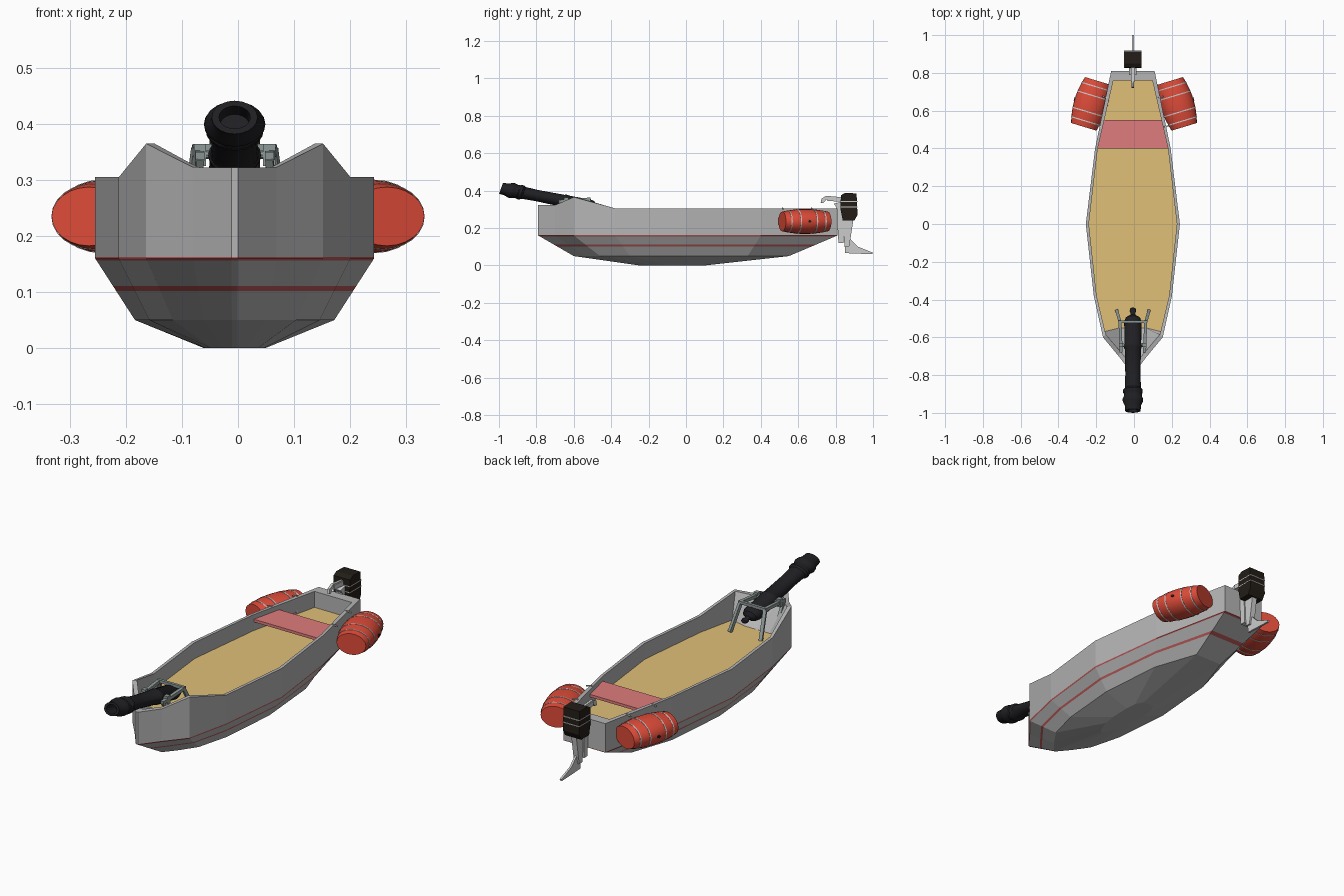
import bpy, bmesh, math
from mathutils import Vector, Matrix

if "Cube" in bpy.data.objects:
    bpy.data.objects.remove(bpy.data.objects["Cube"])

CX = -0.006          # centre line of the hull
SQ = 0.75            # round parts are flattened vertically


def mat(name, rgb):
    m = bpy.data.materials.new(name)
    m.diffuse_color = (*rgb, 1)
    m.use_nodes = True
    m.node_tree.nodes["Principled BSDF"].inputs["Base Color"].default_value = m.diffuse_color
    return m


RED = mat("barrel_red", (0.72, 0.07, 0.04))
STRIPE = mat("stripe_red", (0.5, 0.1, 0.1))
PINK = mat("seat_pink", (0.74, 0.2, 0.2))
TAN = mat("deck_tan", (0.75, 0.53, 0.19))
BLACK = mat("gun_black", (0.014, 0.014, 0.017))
BROWN = mat("motor_black", (0.016, 0.012, 0.008))
STEEL = mat("mount_steel", (0.27, 0.32, 0.31))


def finish(name, bm, *mats, smooth=None):
    bmesh.ops.recalc_face_normals(bm, faces=bm.faces[:])
    me = bpy.data.meshes.new(name)
    bm.to_mesh(me)
    bm.free()
    ob = bpy.data.objects.new(name, me)
    bpy.context.collection.objects.link(ob)
    for m in mats:
        me.materials.append(m)
    if smooth:
        bpy.ops.object.select_all(action='DESELECT')
        ob.select_set(True)
        bpy.context.view_layer.objects.active = ob
        bpy.ops.object.shade_smooth_by_angle(angle=math.radians(smooth))
    return ob


def bridge(bm, a, b, index=0):
    for i in range(len(a)):
        j = (i + 1) % len(a)
        bm.faces.new((a[i], a[j], b[j], b[i])).material_index = index


def ring(bm, half, zs):
    """Symmetric closed loop from a half outline, stern to bow."""
    right = [bm.verts.new((CX + x, y, z)) for (x, y), z in zip(half, zs)]
    left = [bm.verts.new((CX - x, y, z)) for (x, y), z in zip(half, zs)]
    return right + left[::-1]


def prism(name, pts, place, *mats):
    """Outline extruded between place(p, -1) and place(p, 1)."""
    bm = bmesh.new()
    a, b = [[bm.verts.new(place(p, s)) for p in pts] for s in (-1, 1)]
    bridge(bm, a, b)
    bm.faces.new(a)
    bm.faces.new(b[::-1])
    return finish(name, bm, *mats)


def plate(name, pts, w, *mats):
    return prism(name, pts, lambda p, s: (CX + s * w, p[0], p[1]), *mats)


def bar(name, p, q, w, *mats):
    p, q = Vector(p), Vector(q)
    rot = (q - p).to_track_quat('Z', 'Y')
    sq = [(-w, -w), (w, -w), (w, w), (-w, w)]
    return prism(name, sq, lambda c, s: (p if s < 0 else q) + rot @ Vector((*c, 0)), *mats)


def revolve(name, profile, n, matrix, *mats, smooth=None):
    """Profile of (radius, distance) turned about the matrix's z axis."""
    bm = bmesh.new()
    rings = [[bm.verts.new(matrix @ Vector((r * math.cos(k * math.tau / n),
                                            r * math.sin(k * math.tau / n), t)))
              for k in range(n)] for r, t in profile]
    for a, b in zip(rings, rings[1:]):
        bridge(bm, a, b)
    bm.faces.new(rings[0])
    bm.faces.new(rings[-1])
    return finish(name, bm, *mats, smooth=smooth)


def aimed(loc, axis):
    """Frame at loc with z along axis, flattened vertically."""
    rot = Vector(axis).to_track_quat('Z', 'Y').to_matrix().to_4x4()
    return Matrix.Translation(loc) @ Matrix.Diagonal((1, 1, SQ, 1)) @ rot


# Hull: stacked outlines with stripe bands, then rim and inner walls
keel = [(.03, .1), (.05, .06), (.055, 0), (.052, -.1), (.042, -.17), (.022, -.22), (.005, -.25)]
chine = [(.075, .55), (.15, .33), (.178, 0), (.152, -.3), (.11, -.46), (.055, -.54), (.005, -.6)]
side = [(.115, .81), (.2, .4), (.249, 0), (.207, -.38), (.158, -.6), (.075, -.7), (.006, -.79)]
inner = [(.103, .76), (.186, .4), (.233, 0), (.192, -.38), (.143, -.585), (.066, -.675), (.006, -.75)]
floor = [(.103, .76), (.186, .4), (.233, 0), (.192, -.38), (.15, -.57), (.07, -.55), (.006, -.55)]
rim_z = [.305, .305, .305, .305, .365, .323, .322]
DECK = .225


def between(z):
    f = (z - .05) / .11
    return [(a + (c - a) * f, b + (d - b) * f) for (a, b), (c, d) in zip(chine, side)]


bm = bmesh.new()
levels = [ring(bm, keel, [0] * 7)]
levels += [ring(bm, between(z), [z] * 7) for z in (.05, .102, .111, .156, .16)]
levels += [ring(bm, side, [.163] * 7), ring(bm, side, rim_z),
           ring(bm, inner, rim_z), ring(bm, floor, [DECK] * 7)]
bm.faces.new(levels[0])
for i, (a, b) in enumerate(zip(levels, levels[1:])):
    bridge(bm, a, b, 1 if i in (2, 4, 5) else 0)
finish("hull", bm, mat("hull_grey", (.46, .46, .46)), STRIPE)

# Deck and seat
bm = bmesh.new()
bm.faces.new(ring(bm, floor, [DECK] * 7))
finish("deck", bm, TAN)
prism("seat", [(-.187, .4), (.187, .4), (.157, .55), (-.157, .55)],
      lambda p, s: (CX + p[0], p[1], .274 + .007 * s), PINK)

# Gun barrel with bore, muzzle rings, breech and knob
gun = [(.026, .07), (.028, 0), (.041, 0), (.043, .03), (.053, .05), (.055, .065), (.048, .08),
       (.048, .095), (.052, .1), (.052, .115), (.043, .125), (.04, .2), (.043, .34), (.047, .345),
       (.047, .36), (.044, .365), (.046, .49), (.038, .51), (.014, .525), (.012, .535),
       (.017, .545), (.015, .56), (.004, .566)]
revolve("gun_barrel", gun, 20, aimed((CX, -.989, .412), (0, .966, -.258)), BLACK, smooth=35)
revolve("gun_pivot", [(.011, -.07), (.011, .07)], 10, aimed((CX, -.64, .345), (1, 0, 0)), STEEL)

# Gun mount: legs, rails, yokes and cross bar
for s, n in ((-1, "left"), (1, "right")):
    def at(x, y, z):
        return (CX + s * x, y, z)
    bar("mount_rear_leg_" + n, at(.085, -.46, DECK), at(.068, -.52, .355), .008, STEEL)
    bar("mount_rail_" + n, at(.068, -.515, .355), at(.062, -.68, .342), .008, STEEL)
    bar("mount_front_leg_" + n, at(.062, -.675, .34), at(.07, -.6, DECK), .007, STEEL)
    bar("mount_yoke_" + n, at(.062, -.64, .325), at(.062, -.64, .364), .011, STEEL)
bar("mount_rear_crossbar", (CX - .075, -.518, .357), (CX + .075, -.518, .357), .007, STEEL)

# Float barrels with hoops, bung and small straps, one on each side
for s, n in ((-1, "left"), (1, "right")):
    frame = aimed((s * .229, .636, .235), (s * .29, -.957, 0))

    def radius(t):
        return .089 - .019 * (t / .127) ** 2
    ts = [-.127, -.1, -.06, -.02, .02, .06, .1, .127]
    revolve("float_barrel_" + n, [(radius(t), t) for t in ts], 24, frame, RED, smooth=30)
    for k, t in enumerate((-.095, -.045, .045, .095)):
        r = radius(t) + .001
        revolve(f"barrel_hoop_{n}_{k}", [(r - .006, t - .003), (r, t - .003),
                                         (r, t + .003), (r - .006, t + .003)], 24, frame)
    revolve("barrel_bung_" + n, [(.009, .08), (.009, .092)], 8,
            aimed((s * .229, .636, .235), (s * .957, .29, 0)), BLACK)
    for k, y in enumerate((.515, .67)):
        x = .115 + (.81 - y) * .207
        bar(f"barrel_strap_{n}_{k}", (CX + s * (x - .01), y, .307),
            (CX + s * (x + .018), y + .005, .301), .003)

# Outboard motor: cowl with pale bands
cowl = [(.828, .375), (.85, .388), (.912, .385), (.917, .27), (.9, .24), (.838, .24), (.826, .3)]
plate("motor_cowl", cowl, .045, BROWN)
for k, z in enumerate((.312, .342)):
    prism(f"motor_band_{k}", [(-.046, .826), (.046, .826), (.046, .918), (-.046, .918)],
          lambda p, s, z=z: (CX + p[0], p[1], z + .002 * s))

# Motor bracket, tiller, shaft and fin
plate("transom_bracket", [(.79, .33), (.83, .34), (.842, .2), (.842, .12), (.815, .12), (.805, .31)], .02)
bar("tiller_arm", (CX, .835, .35), (CX, .755, .357), .011)
plate("tiller_grip", [(.72, .335), (.735, .335), (.75, .352), (.83, .345), (.83, .365), (.75, .372), (.725, .358)], .006)
plate("motor_shaft", [(.838, .245), (.895, .245), (.882, .16), (.872, .1), (.848, .1), (.842, .17)], .014)
plate("motor_fin", [(.848, .12), (.88, .14), (.92, .1), (1.0, .068), (.995, .06), (.85, .066)], .005)
